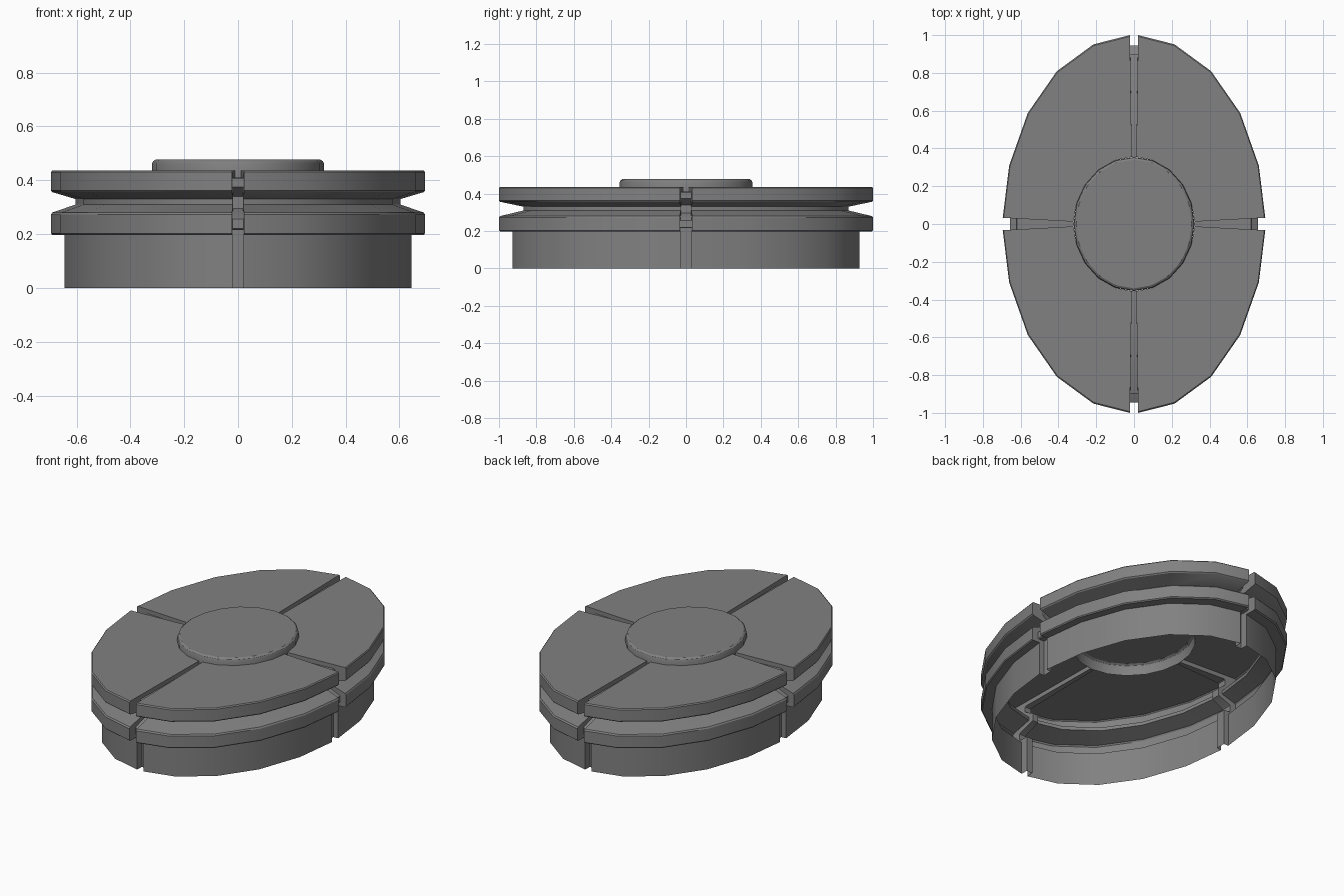
import bpy, bmesh
from math import cos, sin, pi, radians

if "Cube" in bpy.data.objects:
    bpy.data.objects.remove(bpy.data.objects["Cube"])

RX, RY = 0.695, 1.0          # outer ellipse
CX, CY = 0.32, 0.355         # centre cap ellipse
SEG = 20

grey = bpy.data.materials.new("dark_grey")
grey.diffuse_color = (0.22, 0.22, 0.22, 1)
grey.use_nodes = True
grey.node_tree.nodes["Principled BSDF"].inputs["Base Color"].default_value = grey.diffuse_color


def ell(f, z):
    return (RX * f, RY * f, z)


# Outer shell profile as (x radius, y radius, z), bottom rim to cap
panel = [ell(*p) for p in [
    (0.928, 0), (0.928, 0.197), (0.993, 0.197), (1.0, 0.203), (1.0, 0.272), (0.993, 0.28),
    (0.868, 0.31), (0.868, 0.33), (0.993, 0.356), (1.0, 0.362), (1.0, 0.43), (0.993, 0.436)]]
panel.append((CX, CY, 0.436))

# Matching profile for the sunken groove floors
floor = [ell(*p) for p in [
    (0.885, 0), (0.885, 0.215), (0.935, 0.215), (0.945, 0.22), (0.945, 0.257), (0.935, 0.263),
    (0.835, 0.295), (0.835, 0.34), (0.89, 0.37), (0.898, 0.375), (0.898, 0.407), (0.89, 0.411)]]
floor.append((CX, CY, 0.411))


def finish(bm, name, angle):
    me = bpy.data.meshes.new(name)
    bm.to_mesh(me)
    bm.free()
    me.materials.append(grey)
    ob = bpy.data.objects.new(name, me)
    bpy.context.collection.objects.link(ob)
    bpy.context.view_layer.objects.active = ob
    ob.select_set(True)
    bpy.ops.object.shade_smooth_by_angle(angle=radians(angle))
    ob.select_set(False)


def skin(bm, sections):
    """Join a closed loop of profile sections with quads."""
    cols = [[bm.verts.new(p) for p in s] for s in sections]
    for a, b in zip(cols, cols[1:] + cols[:1]):
        for i in range(len(a) - 1):
            bm.faces.new((a[i], b[i], b[i + 1], a[i + 1]))
    return cols


def taper(f, outer, inner):
    t = min(1, max(0, (f - 0.45) / 0.55))
    return inner + (outer - inner) * t


# Sections running along the groove edges, beside the x axis and the y axis
def x_edge(prof, sx, sy):
    return [(sx * q[0], sy * taper(q[0] / RX, 0.033, 0.012), q[2]) for q in prof]


def y_edge(prof, sx, sy):
    return [(sx * taper(q[1] / RY, 0.022, 0.012), sy * q[1], q[2]) for q in prof]


def ring(prof, a):
    return [(q[0] * cos(a), q[1] * sin(a), q[2]) for q in prof]


# Four-part body: one continuous loop of panels, groove walls and floors
sections = []
for quad, (sx, sy) in enumerate([(1, 1), (-1, 1), (-1, -1), (1, -1)]):
    arc = [ring(panel, quad * pi / 2 + k * 2 * pi / SEG) for k in range(1, 5)]
    first, last = (x_edge, y_edge) if quad % 2 == 0 else (y_edge, x_edge)
    sections += [first(floor, sx, sy), first(panel, sx, sy)] + arc
    sections += [last(panel, sx, sy), last(floor, sx, sy)]
bm = bmesh.new()
skin(bm, sections)
bmesh.ops.remove_doubles(bm, verts=bm.verts, dist=1e-5)
finish(bm, "grooved_body", 30)

# Raised centre cap, open underneath
cap = [(CX, CY, 0.411), (CX, CY, 0.46), (CX - 0.004, CY - 0.004, 0.47), (CX - 0.014, CY - 0.014, 0.477)]
bm = bmesh.new()
cols = skin(bm, [ring(cap, k * 2 * pi / SEG) for k in range(SEG)])
bm.faces.new([c[-1] for c in cols])
finish(bm, "centre_cap", 30)
